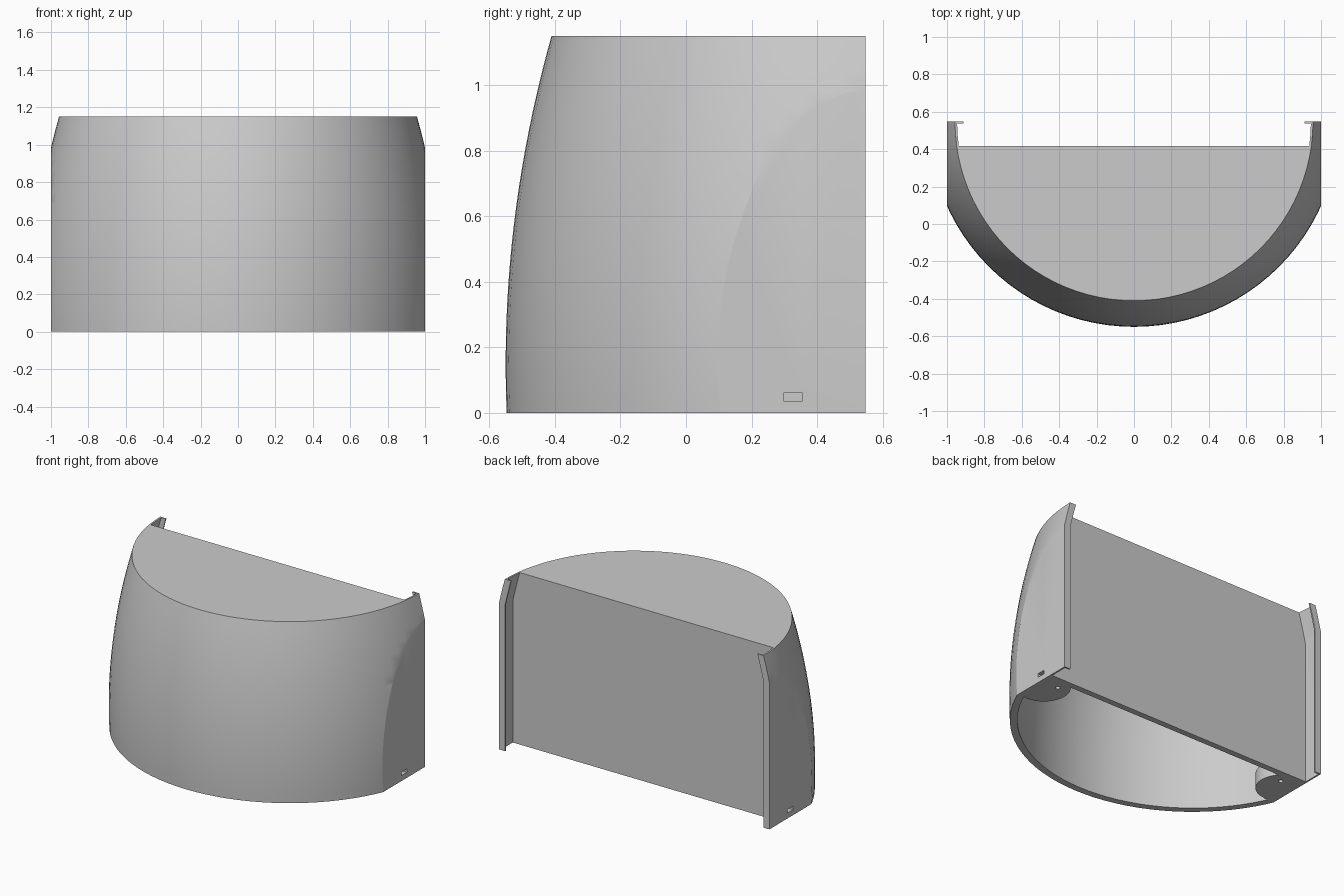
import bpy, bmesh, math
from mathutils import Vector

cube = bpy.data.objects.get("Cube")
if cube:
    bpy.data.objects.remove(cube, do_unlink=True)

HEIGHT, BACK, PANEL = 1.15, 0.547, 0.418   # top, rear edge, rear panel face
SEGMENTS, RINGS = 96, 20

grey = bpy.data.materials.new("plain grey")
grey.use_nodes = True
grey.diffuse_color = (0.6, 0.6, 0.6, 1)
grey.node_tree.nodes["Principled BSDF"].inputs["Base Color"].default_value = (0.6, 0.6, 0.6, 1)


def finish(name, bm):
    bmesh.ops.recalc_face_normals(bm, faces=bm.faces)
    mesh = bpy.data.meshes.new(name)
    bm.to_mesh(mesh)
    bm.free()
    mesh.materials.append(grey)
    ob = bpy.data.objects.new(name, mesh)
    bpy.context.collection.objects.link(ob)
    return ob


def radius(z):
    return 1.097 - 0.14 * (z - 0.15) ** 2


def drum(name, inset, y0, y1, z0, z1):
    """Bulging round solid, trimmed flat at both sides, front and back."""
    bm = bmesh.new()
    rings = []
    for i in range(RINGS + 1):
        z = z0 + (z1 - z0) * i / RINGS
        r = radius(z) - inset
        rings.append([bm.verts.new((r * math.sin(a), BACK - r * math.cos(a), z))
                      for a in (math.tau * k / SEGMENTS for k in range(SEGMENTS))])
    for low, high in zip(rings, rings[1:]):
        for k in range(SEGMENTS):
            n = (k + 1) % SEGMENTS
            bm.faces.new((low[k], low[n], high[n], high[k]))
    bm.faces.new(rings[0])
    bm.faces.new(rings[-1])
    side = 1 - inset
    for point, normal in (((side, 0, 0), (1, 0, 0)), ((-side, 0, 0), (-1, 0, 0)),
                          ((0, y0, 0), (0, -1, 0)), ((0, y1, 0), (0, 1, 0))):
        cut = bmesh.ops.bisect_plane(bm, geom=bm.verts[:] + bm.edges[:] + bm.faces[:],
                                     plane_co=point, plane_no=normal, clear_outer=True)
        edges = [e for e in cut["geom_cut"] if isinstance(e, bmesh.types.BMEdge)]
        if edges:
            bmesh.ops.holes_fill(bm, edges=[e for e in edges if e.is_boundary], sides=0)
    return finish(name, bm)


def cylinder(name, x, y, r, z0, z1):
    bm = bmesh.new()
    bmesh.ops.create_cone(bm, cap_ends=True, segments=32, radius1=r, radius2=r, depth=z1 - z0)
    bmesh.ops.translate(bm, verts=bm.verts, vec=(x, y, (z0 + z1) / 2))
    return finish(name, bm)


def box(name, low, high):
    bm = bmesh.new()
    bmesh.ops.create_cube(bm, size=1)
    low, high = Vector(low), Vector(high)
    bmesh.ops.scale(bm, verts=bm.verts, vec=high - low)
    bmesh.ops.translate(bm, verts=bm.verts, vec=(low + high) / 2)
    return finish(name, bm)


def subtract(target, cutter):
    cutter.hide_render = True
    mod = target.modifiers.new("cut", "BOOLEAN")
    mod.operation, mod.solver, mod.object = "DIFFERENCE", "EXACT", cutter
    bpy.context.view_layer.objects.active = target
    bpy.ops.object.modifier_apply(modifier=mod.name)
    bpy.data.objects.remove(cutter, do_unlink=True)


# Outer body
body = drum("curved_housing", 0, -2, BACK, 0, HEIGHT)

# Hollow underside, keeping a round mounting boss in each rear corner
cavity = drum("cavity_cutter", 0.045, -2, PANEL - 0.04, -0.1, HEIGHT - 0.045)
for s in (-1, 1):
    subtract(cavity, cylinder("boss_shape", s * 0.93, 0.27, 0.16, -0.2, 0.1))
subtract(body, cavity)

# Open rear recess, leaving thin side flanges with inward lips
subtract(body, drum("recess_cutter", 0.011, PANEL, BACK - 0.009, -0.1, HEIGHT + 0.1))
subtract(body, drum("lip_opening_cutter", 0.045, PANEL + 0.05, BACK + 0.1, -0.1, HEIGHT + 0.1))

# Side slots and screw holes in the bosses
for s in (-1, 1):
    xs = sorted((s * 0.84, s * 1.1))
    subtract(body, box("slot_cutter", (xs[0], 0.298, 0.036), (xs[1], 0.355, 0.061)))
    subtract(body, cylinder("screw_cutter", s * 0.87, 0.327, 0.014, -0.05, 0.05))

bpy.ops.object.select_all(action="DESELECT")
body.select_set(True)
bpy.context.view_layer.objects.active = body
bpy.ops.object.shade_smooth_by_angle(angle=math.radians(20))
